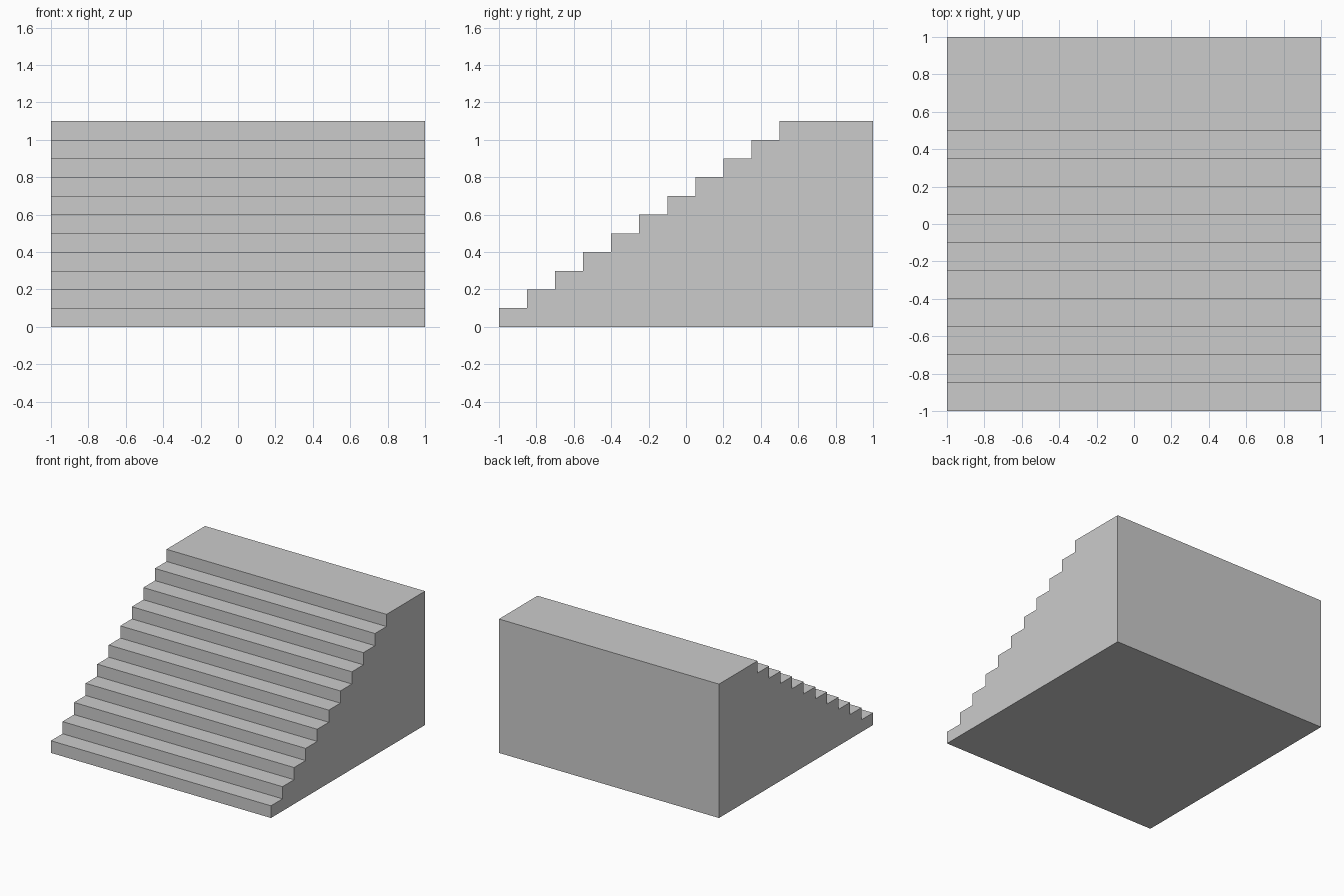
import bpy, bmesh

if "Cube" in bpy.data.objects:
    bpy.data.objects.remove(bpy.data.objects["Cube"])

STEPS = 11
RISE, RUN = 0.10, 0.15
HALF = 1.0

# Side profile (y, z): risers and treads, then the deep top landing
profile = [(-HALF, 0.0)]
for i in range(STEPS):
    front = -HALF + i * RUN
    back = HALF if i == STEPS - 1 else front + RUN
    top = (i + 1) * RISE
    profile += [(front, top), (back, top)]
profile.append((HALF, 0.0))

# Extrude the profile across the width into one solid block of stairs
bm = bmesh.new()
side = bm.faces.new([bm.verts.new((-HALF, y, z)) for y, z in profile])
ext = bmesh.ops.extrude_face_region(bm, geom=[side], use_keep_orig=True)
moved = [v for v in ext["geom"] if isinstance(v, bmesh.types.BMVert)]
bmesh.ops.translate(bm, verts=moved, vec=(2 * HALF, 0, 0))
bmesh.ops.recalc_face_normals(bm, faces=bm.faces)

mesh = bpy.data.meshes.new("staircase")
bm.to_mesh(mesh)
bm.free()
bpy.context.collection.objects.link(bpy.data.objects.new("staircase", mesh))
